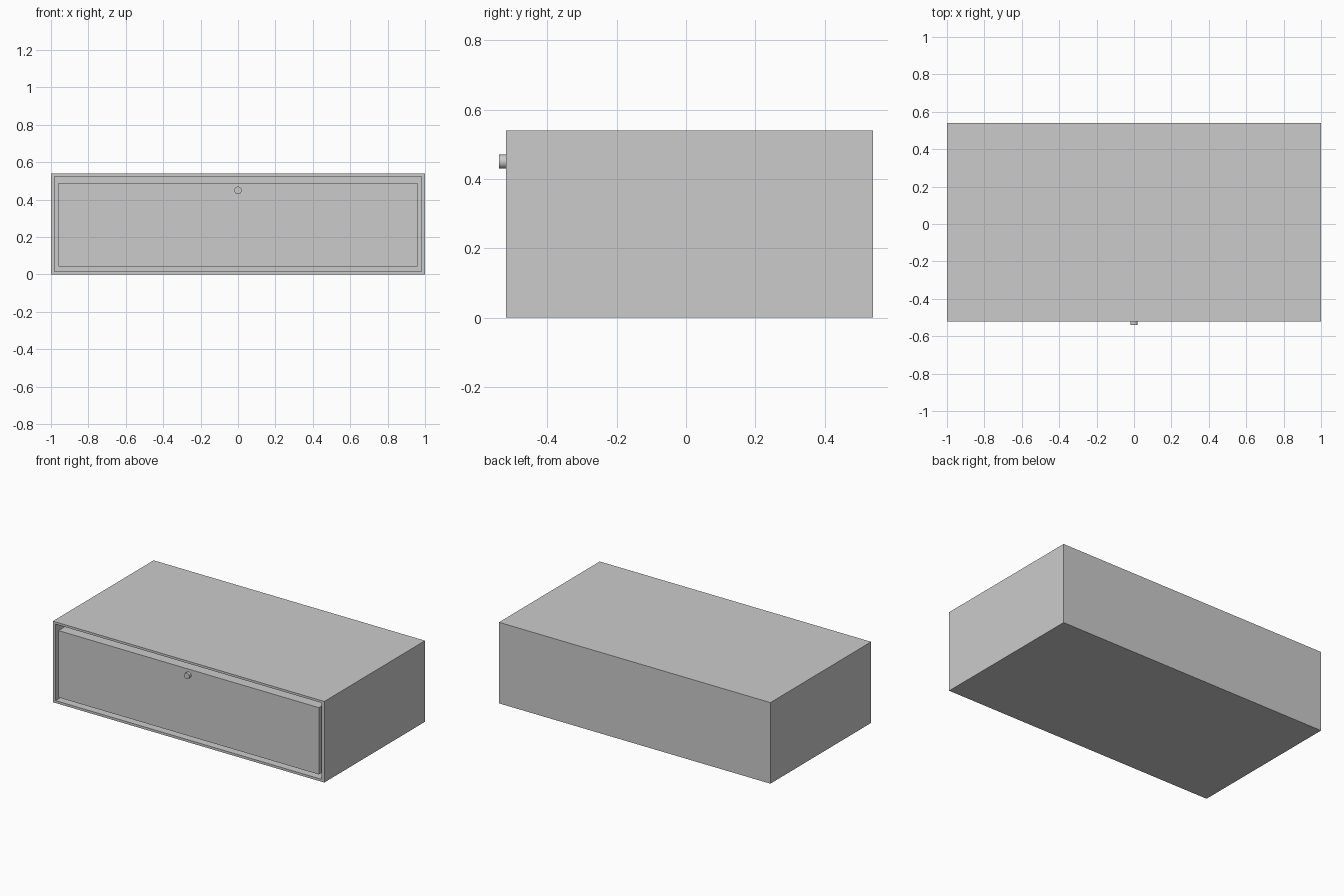
import bpy, bmesh, math
from mathutils import Matrix, Vector

if "Cube" in bpy.data.objects:
    bpy.data.objects.remove(bpy.data.objects["Cube"])


def open_box(name, lo, hi, inner_lo, inner_hi, axis, sign):
    """Box with a pocket sunk into the face that looks along sign * axis."""
    lo, hi, ilo, ihi = map(Vector, (lo, hi, inner_lo, inner_hi))
    bm = bmesh.new()
    bmesh.ops.create_cube(bm, size=1)
    for v in bm.verts:
        v.co = Vector([lo[i] if v.co[i] < 0 else hi[i] for i in range(3)])
    bm.normal_update()
    face = next(f for f in bm.faces if f.normal[axis] * sign > 0.9)
    # rim around the opening
    bmesh.ops.inset_individual(bm, faces=[face], thickness=0.005)
    mid = (lo + hi) / 2
    for v in face.verts:
        for i in range(3):
            if i != axis:
                v.co[i] = ilo[i] if v.co[i] < mid[i] else ihi[i]
    # push the floor of the pocket inward
    ext = bmesh.ops.extrude_discrete_faces(bm, faces=[face])
    for v in ext["faces"][0].verts:
        v.co[axis] = ilo[axis] if sign > 0 else ihi[axis]
    bmesh.ops.recalc_face_normals(bm, faces=bm.faces)
    mesh = bpy.data.meshes.new(name)
    bm.to_mesh(mesh)
    bm.free()
    obj = bpy.data.objects.new(name, mesh)
    bpy.context.collection.objects.link(obj)
    return obj


FRONT = -0.52

# Cabinet shell, open at the front
open_box("cabinet_shell", (-1, FRONT, 0), (1, 0.54, 0.54),
         (-0.98, FRONT, 0.016), (0.98, 0.52, 0.525), 1, -1)

# Drawer tray, open at the top, flush with the cabinet front
open_box("drawer", (-0.96, FRONT, 0.043), (0.96, 0.50, 0.488),
         (-0.90, FRONT + 0.08, 0.08), (0.90, 0.46, 0.488), 2, 1)

# Round knob on the drawer front
bpy.ops.mesh.primitive_cylinder_add(vertices=32, radius=0.02, depth=0.02,
                                    location=(0, FRONT - 0.01, 0.45),
                                    rotation=(math.pi / 2, 0, 0))
knob = bpy.context.object
knob.name = "knob"
bpy.ops.object.shade_smooth_by_angle()
